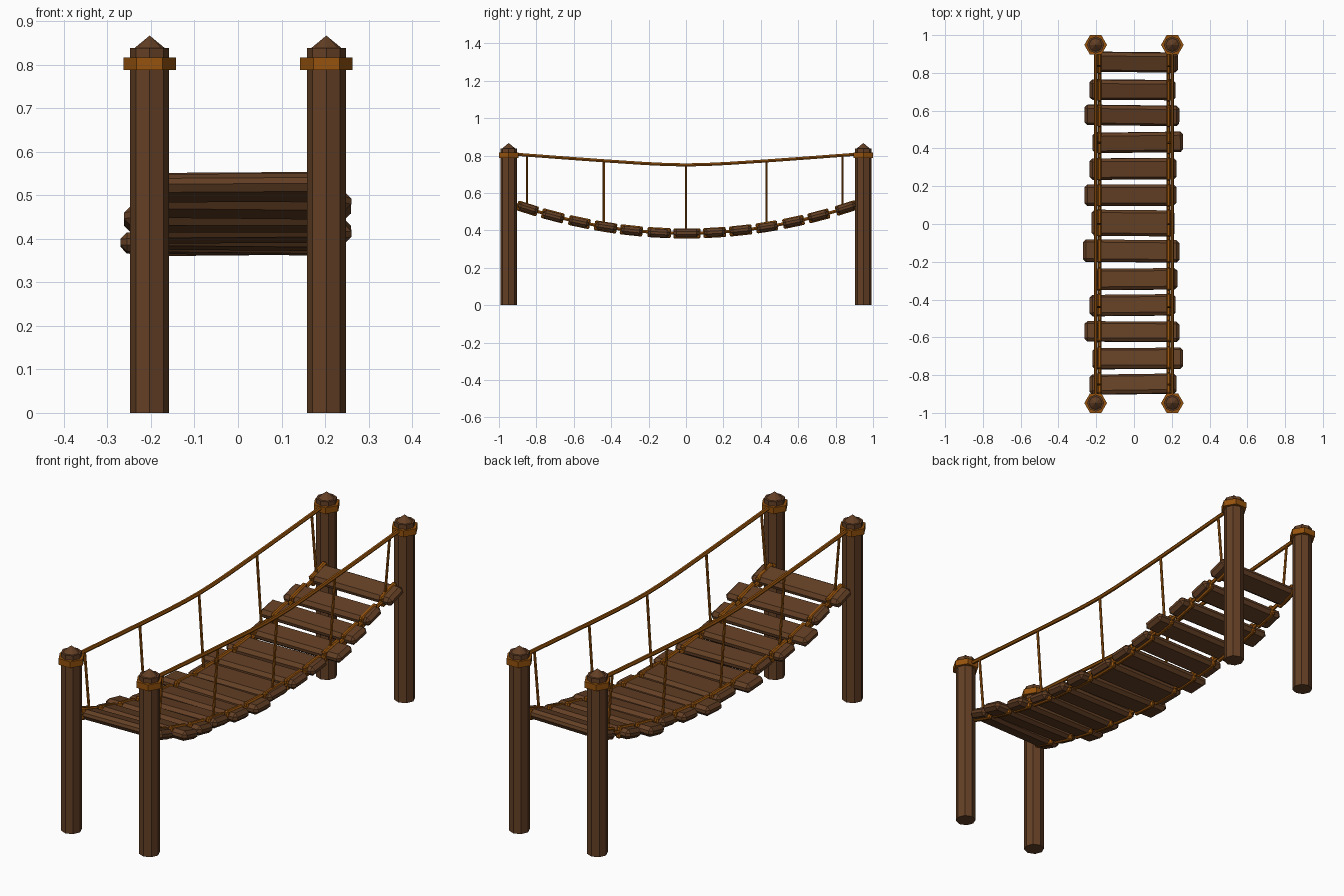
import bpy, bmesh, math, random
from mathutils import Vector, Matrix

if "Cube" in bpy.data.objects:
    bpy.data.objects.remove(bpy.data.objects["Cube"])

random.seed(4)


def material(name, rgb):
    m = bpy.data.materials.new(name)
    m.diffuse_color = (*rgb, 1)
    m.use_nodes = True
    m.node_tree.nodes["Principled BSDF"].inputs["Base Color"].default_value = m.diffuse_color
    return m


WOOD = material("dark brown wood", (0.125, 0.050, 0.018))
ROPE = material("orange brown rope", (0.30, 0.085, 0.004))


def add(name, bm, mat):
    bmesh.ops.recalc_face_normals(bm, faces=bm.faces)
    me = bpy.data.meshes.new(name)
    bm.to_mesh(me)
    bm.free()
    me.materials.append(mat)
    ob = bpy.data.objects.new(name, me)
    bpy.context.collection.objects.link(ob)
    return ob


def prism(name, sides, r1, r2, z0, z1, x, y, mat):
    bm = bmesh.new()
    bmesh.ops.create_cone(bm, cap_ends=True, segments=sides, radius1=r1, radius2=r2, depth=z1 - z0)
    # put a corner on the x axis
    ang = max(bm.verts, key=lambda v: v.co.xy.length).co
    bmesh.ops.rotate(bm, verts=bm.verts, matrix=Matrix.Rotation(-math.atan2(ang.y, ang.x), 3, 'Z'))
    bmesh.ops.translate(bm, verts=bm.verts, vec=(x, y, (z0 + z1) / 2))
    return add(name, bm, mat)


def rope(name, pts, r, sides=6):
    # sweep a polygon along a path
    bm = bmesh.new()
    pts = [Vector(p) for p in pts]
    rings = []
    for i, p in enumerate(pts):
        t = (pts[min(i + 1, len(pts) - 1)] - pts[max(i - 1, 0)]).normalized()
        u = Vector((1, 0, 0))
        u = (u - t * u.dot(t)).normalized()
        v = t.cross(u)
        rings.append([bm.verts.new(p + r * (u * math.cos(a) + v * math.sin(a)))
                      for a in (2 * math.pi * k / sides for k in range(sides))])
    for a, b in zip(rings, rings[1:]):
        for k in range(sides):
            bm.faces.new((a[k], a[(k + 1) % sides], b[(k + 1) % sides], b[k]))
    bm.faces.new(rings[0])
    bm.faces.new(rings[-1])
    return add(name, bm, ROPE)


def block(name, size, bevel, matrix, mat):
    bm = bmesh.new()
    bmesh.ops.create_cube(bm, size=1)
    bmesh.ops.scale(bm, verts=bm.verts, vec=size)
    bmesh.ops.bevel(bm, geom=bm.edges[:], offset=bevel, segments=1, affect='EDGES')
    bmesh.ops.transform(bm, verts=bm.verts, matrix=matrix)
    return add(name, bm, mat)


def deck_z(y):
    return 0.384 + 0.185 * y * y


def rail_z(y):
    return 0.75 + 0.07 * (math.sqrt(y * y + 0.04) - 0.2) / 0.9


# posts with rope collars and pointed caps
for sx in (-1, 1):
    for sy in (-1, 1):
        x, y = sx * 0.203, sy * 0.948
        prism("post", 8, 0.045, 0.045, 0, 0.838, x, y, WOOD)
        prism("post_cap", 8, 0.035, 0, 0.838, 0.867, x, y, WOOD)
        prism("post_collar", 6, 0.06, 0.06, 0.788, 0.817, x, y, ROPE)

# planks: y centre, left x, right x, depth
planks = [(0.857, -.205, .232, .10), (0.71, -.235, .22, .10), (0.575, -.262, .24, .10),
          (0.432, -.22, .26, .10), (0.292, -.235, .225, .105), (0.153, -.262, .225, .105),
          (0.005, -.225, .215, .13), (-0.143, -.27, .24, .11), (-0.292, -.21, .23, .105),
          (-0.43, -.235, .22, .105), (-0.57, -.262, .24, .10), (-0.712, -.22, .26, .105),
          (-0.848, -.235, .225, .10)]
for y, x0, x1, d in planks:
    slope = Matrix.Rotation(math.atan(0.37 * y), 4, 'X')
    place = Matrix.Translation((0, y, deck_z(y))) @ slope
    wobble = Matrix.Rotation(random.uniform(-.015, .015), 4, 'Z') @ Matrix.Rotation(random.uniform(-.012, .012), 4, 'Y')
    mid = Matrix.Translation(((x0 + x1) / 2, 0, 0))
    block("plank", (x1 - x0, d + .008, 0.044), 0.015, place @ mid @ wobble, WOOD)
    # rope lashing around each end of the plank
    for sx in (-1, 1):
        block("plank_lashing", (0.022, d + .016, 0.054), 0.006,
              place @ Matrix.Translation((sx * 0.182, 0, 0)), ROPE)

# ropes on both sides
rail_ys = [-0.93, -0.65, -0.43, -0.22, -0.1, 0, 0.1, 0.22, 0.43, 0.65, 0.93]
deck_ys = [-0.93 + 1.86 * i / 16 for i in range(17)]
for sx in (-1, 1):
    rope("hand_rope", [(sx * 0.203, y, rail_z(y)) for y in rail_ys], 0.0095)
    rope("deck_rope", [(sx * 0.182, y, deck_z(y)) for y in deck_ys], 0.0095)
    for y in (-0.85, -0.44, 0, 0.43, 0.837):
        rope("hanger_rope", [(sx * 0.178, y, deck_z(y)), (sx * 0.203, y, rail_z(y))], 0.0065)
